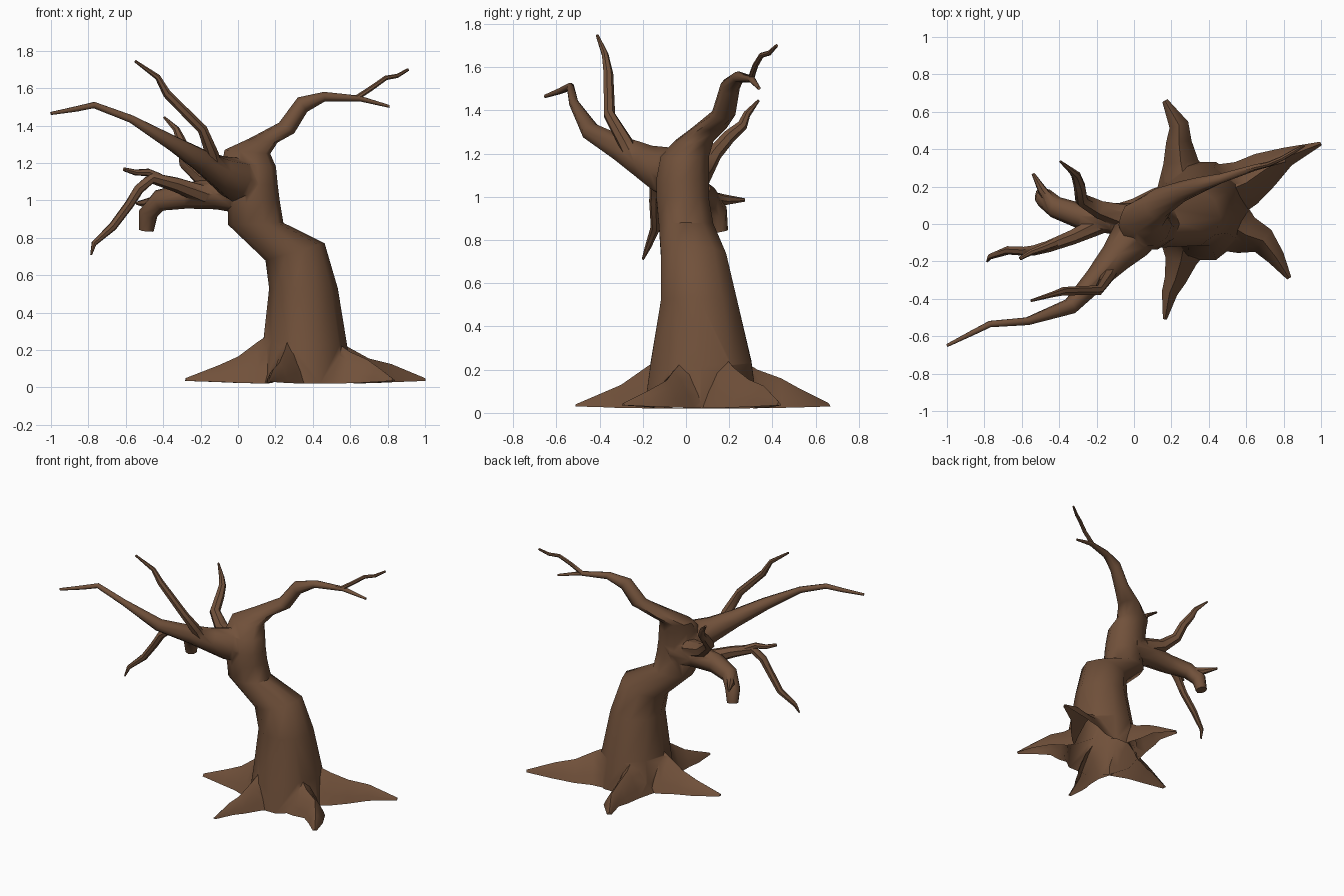
import bpy, bmesh, math
from mathutils import Vector

bark = bpy.data.materials.new("brown bark")
bark.diffuse_color = (0.165, 0.082, 0.043, 1)


def loft(name, rings):
    """Skin a list of closed point rings into one capped solid."""
    bm = bmesh.new()
    rows = [[bm.verts.new(p) for p in r] for r in rings]
    n = len(rows[0])
    for a, b in zip(rows, rows[1:]):
        for i in range(n):
            j = (i + 1) % n
            bm.faces.new((a[i], a[j], b[j], b[i]))
    bm.faces.new(rows[0])
    bm.faces.new(rows[-1])
    bmesh.ops.recalc_face_normals(bm, faces=bm.faces)
    me = bpy.data.meshes.new(name)
    bm.to_mesh(me)
    bm.free()
    ob = bpy.data.objects.new(name, me)
    bpy.context.collection.objects.link(ob)
    me.materials.append(bark)
    return ob


def branch(name, stations, sides=7):
    """Tapered tube through (x, y, z, radius) stations."""
    pts = [Vector(s[:3]) for s in stations]
    rings = []
    for i, s in enumerate(stations):
        t = (pts[min(i + 1, len(pts) - 1)] - pts[max(i - 1, 0)]).normalized()
        if i == 0:
            u = t.orthogonal().normalized()
        else:
            u = (u - t * u.dot(t)).normalized()
        v = t.cross(u)
        r = s[3] * 1.06
        rings.append([pts[i] + r * (u * math.cos(k * math.tau / sides) + v * math.sin(k * math.tau / sides))
                      for k in range(sides)])
    return loft(name, rings)


def root(name, stations, tip=0.035):
    """Arched root through (x, y, half width, ridge height); the underside lifts to the tip."""
    pts = [Vector((s[0], s[1], 0)) for s in stations]
    profile = [(-1.05, 0), (-0.8, 0.33), (-0.42, 0.76), (0, 1), (0.42, 0.76), (0.8, 0.33), (1.05, 0)]
    rings = []
    for i, s in enumerate(stations):
        t = (pts[min(i + 1, len(pts) - 1)] - pts[max(i - 1, 0)]).normalized()
        side = Vector((-t.y, t.x, 0))
        z0 = 0.021 + (tip - 0.021) * (i / (len(stations) - 1)) ** 2
        rings.append([pts[i] + side * s[2] * a + Vector((0, 0, z0 + (s[3] - z0) * h)) for a, h in profile])
    return loft(name, rings)


# Trunk flowing into the right limb: left x,z / right x,z / near y / far y of each ring
sections = [
    (0.11, 0.02, 0.61, 0.02, -0.20, 0.34),
    (0.14, 0.25, 0.58, 0.22, -0.17, 0.31),
    (0.17, 0.53, 0.53, 0.53, -0.12, 0.24),
    (0.15, 0.68, 0.46, 0.77, -0.12, 0.19),
    (-0.05, 0.87, 0.24, 0.88, -0.13, 0.13),
    (-0.05, 0.97, 0.22, 1.00, -0.14, 0.11),
    (-0.08, 1.10, 0.21, 1.08, -0.14, 0.11),
    (-0.08, 1.20, 0.20, 1.18, -0.12, 0.11),
    (-0.07, 1.27, 0.17, 1.25, -0.05, 0.13),
    (0.06, 1.33, 0.21, 1.31, 0.03, 0.19),
    (0.22, 1.415, 0.30, 1.36, 0.12, 0.23),
    (0.32, 1.55, 0.37, 1.475, 0.16, 0.25),
    (0.46, 1.58, 0.465, 1.53, 0.215, 0.27),
    (0.65, 1.56, 0.65, 1.53, 0.285, 0.32),
    (0.81, 1.51, 0.81, 1.495, 0.33, 0.345),
]
rings = []
for xl, zl, xr, zr, y0, y1 in sections:
    c = Vector(((xl + xr) / 2, (y0 + y1) / 2, (zl + zr) / 2))
    a = Vector(((xr - xl) / 2, 0, (zr - zl) / 2))
    b = Vector((0, (y1 - y0) / 2, 0))
    rings.append([c + 1.02 * (a * math.cos(k * math.tau / 10) + b * math.sin(k * math.tau / 10)) for k in range(10)])
tree = loft("tree_trunk_with_branches_and_roots", rings)

# Twig on the right limb
branch("right_twig", [(0.63, 0.30, 1.545, .014), (0.72, 0.32, 1.605, .013), (0.79, 0.35, 1.655, .012),
                      (0.85, 0.385, 1.665, .011), (0.91, 0.42, 1.70, .007)])

# Long left limb and the tall branch on it
branch("left_limb", [(0.05, 0.0, 1.09, .12), (-0.02, -0.09, 1.115, .11), (-0.10, -0.18, 1.155, .082),
                     (-0.20, -0.29, 1.215, .06), (-0.34, -0.44, 1.30, .042), (-0.57, -0.52, 1.435, .021),
                     (-0.77, -0.535, 1.51, .017), (-0.86, -0.58, 1.49, .014), (-1.0, -0.65, 1.465, .008)], 8)
branch("tall_branch", [(-0.12, -0.24, 1.17, .036), (-0.14, -0.28, 1.25, .034), (-0.19, -0.355, 1.38, .026),
                       (-0.38, -0.36, 1.57, .022), (-0.43, -0.375, 1.66, .015), (-0.55, -0.41, 1.745, .007)])

# Broken low stub with its side spike
branch("low_stub", [(0.04, 0, 1.04, .11), (-0.12, 0.03, 1.035, .078), (-0.28, 0.04, 1.025, .065),
                    (-0.42, 0.09, 1.0, .055), (-0.48, 0.14, 0.93, .05), (-0.49, 0.155, 0.84, .038)], 8)
branch("stub_spike", [(-0.42, 0.09, 1.0, .03), (-0.49, 0.18, 0.985, .024), (-0.54, 0.27, 0.985, .008)])

# Drooping branch with its fork
branch("drooping_branch", [(-0.18, 0, 1.03, .05), (-0.33, -0.07, 1.085, .038), (-0.46, -0.12, 1.12, .03),
                           (-0.53, -0.14, 1.06, .026), (-0.58, -0.145, 0.98, .024), (-0.67, -0.14, 0.86, .022),
                           (-0.77, -0.175, 0.77, .014), (-0.785, -0.2, 0.71, .005)])
branch("droop_fork", [(-0.42, -0.1, 1.12, .025), (-0.48, -0.125, 1.15, .02), (-0.55, -0.15, 1.15, .015),
                      (-0.61, -0.185, 1.167, .01)])

# Crooked branch at the back
branch("back_branch", [(-0.06, 0.04, 1.08, .065), (-0.19, 0.08, 1.12, .046), (-0.28, 0.13, 1.20, .035),
                       (-0.29, 0.20, 1.28, .03), (-0.31, 0.26, 1.33, .024), (-0.33, 0.28, 1.38, .017),
                       (-0.395, 0.335, 1.445, .006)])

# Spreading roots
root("right_root", [(0.48, 0.17, .15, .27), (0.60, 0.22, .12, .21), (0.70, 0.29, .095, .155),
                    (0.82, 0.36, .05, .125), (1.0, 0.43, .01, .05)])
root("front_right_root", [(0.50, 0.0, .15, .26), (0.60, -0.06, .10, .19), (0.69, -0.09, .07, .15),
                          (0.76, -0.18, .045, .10), (0.83, -0.29, .012, .045)])
root("front_root", [(0.27, -0.10, .13, .27), (0.25, -0.20, .08, .20), (0.22, -0.30, .055, .13),
                    (0.19, -0.37, .04, .10), (0.165, -0.51, .01, .04)], 0.03)
root("back_root", [(0.27, 0.22, .14, .27), (0.25, 0.33, .09, .20), (0.24, 0.44, .065, .16),
                   (0.24, 0.53, .05, .11), (0.165, 0.66, .015, .045)], 0.03)
root("left_root", [(0.22, 0.05, .17, .32), (0.10, 0.05, .13, .24), (0.0, 0.04, .09, .165),
                   (-0.10, 0.03, .07, .12), (-0.28, 0.0, .015, .05)])

# Merge all parts into one continuous skin
bpy.context.view_layer.objects.active = tree
tree.select_set(True)
for p in [o for o in bpy.data.objects if o != tree]:
    m = tree.modifiers.new("merge", "BOOLEAN")
    m.operation, m.solver, m.object = "UNION", "EXACT", p
    bpy.ops.object.modifier_apply(modifier=m.name)
    bpy.data.objects.remove(p)

# Leave the base hollow: remove the underside of trunk and roots
bm = bmesh.new()
bm.from_mesh(tree.data)
bm.normal_update()
under = [f for f in bm.faces if f.normal.z < -0.7 and f.calc_center_median().z < 0.06]
bmesh.ops.delete(bm, geom=under, context="FACES")
bm.to_mesh(tree.data)
bm.free()
bpy.ops.object.shade_smooth_by_angle(angle=math.radians(50))
